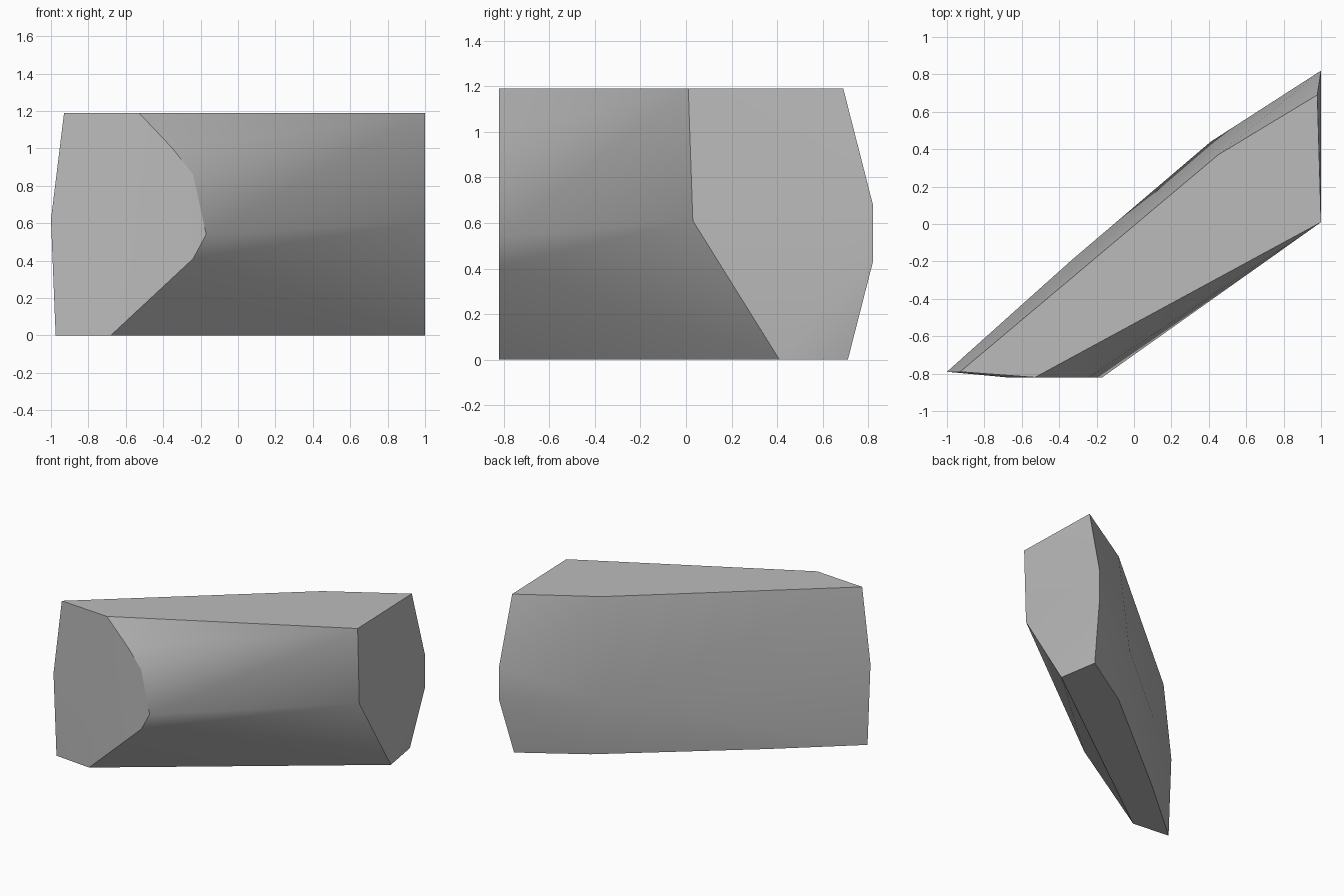
import bpy
import bmesh
import math

# Remove the default cube only
default_cube = bpy.data.objects.get("Cube")
if default_cube:
    bpy.data.objects.remove(default_cube, do_unlink=True)

TOP = 1.19
FRONT = -0.82
SIDE = 1.0


def make_material(name, colour):
    material = bpy.data.materials.new(name)
    material.use_nodes = True
    material.diffuse_color = colour
    shader = next(n for n in material.node_tree.nodes if n.type == "BSDF_PRINCIPLED")
    shader.inputs["Base Color"].default_value = colour
    shader.inputs["Roughness"].default_value = 0.8
    return material


def hull_object(name, points, material, smooth_angle):
    """Wrap a set of corner points in one closed chiselled block."""
    mesh = bpy.data.meshes.new(name)
    bm = bmesh.new()
    for point in points:
        bm.verts.new(point)
    hull = bmesh.ops.convex_hull(bm, input=bm.verts[:])
    unused = set(hull["geom_interior"]) | set(hull["geom_unused"])
    loose = [v for v in unused if isinstance(v, bmesh.types.BMVert) and v.is_valid]
    bmesh.ops.delete(bm, geom=loose, context="VERTS")
    # Merge the nearly flat triangles into broad chiselled facets
    bmesh.ops.dissolve_limit(bm, angle_limit=math.radians(1),
                             verts=bm.verts[:], edges=bm.edges[:])
    bmesh.ops.recalc_face_normals(bm, faces=bm.faces[:])
    bm.to_mesh(mesh)
    bm.free()
    mesh.materials.append(material)

    block = bpy.data.objects.new(name, mesh)
    bpy.context.collection.objects.link(block)
    bpy.ops.object.select_all(action="DESELECT")
    block.select_set(True)
    bpy.context.view_layer.objects.active = block
    bpy.ops.object.shade_smooth_by_angle(angle=math.radians(smooth_angle))
    return block


# Cut end on the front: x and z on one upright plane
front_end = [(x, FRONT, z) for x, z in (
    (-0.53, TOP), (-0.35, 1.0), (-0.24, 0.86),
    (-0.17, 0.54), (-0.24, 0.41), (-0.68, 0))]

# Thin outer corner beside the front end
outer_corner = [(x, -0.79, z) for x, z in ((-0.93, TOP), (-SIDE, 0.62), (-0.975, 0))]

# Cut end on the side: y and z on one upright plane
side_end = [(SIDE, y, z) for y, z in (
    (0.01, TOP), (0.03, 0.61), (0.41, 0), (0.82, 0.43), (0.82, 0.68))]

# Back of the slab: upper rim, bulging middle, lower rim
back_upper = [(x, y, TOP) for x, y in ((0.98, 0.69), (0.45, 0.37))]
back_middle = [(0.41, 0.44, 0.42), (-0.33, -0.19, 0.45)]
back_lower = [(x, y, 0) for x, y in ((0.95, 0.71), (0.5, 0.43), (-0.45, -0.34))]

stone_grey = make_material("stone grey", (0.5, 0.5, 0.5, 1))
hull_object("stone_slab",
            front_end + outer_corner + side_end + back_upper + back_middle + back_lower,
            stone_grey, smooth_angle=30)
